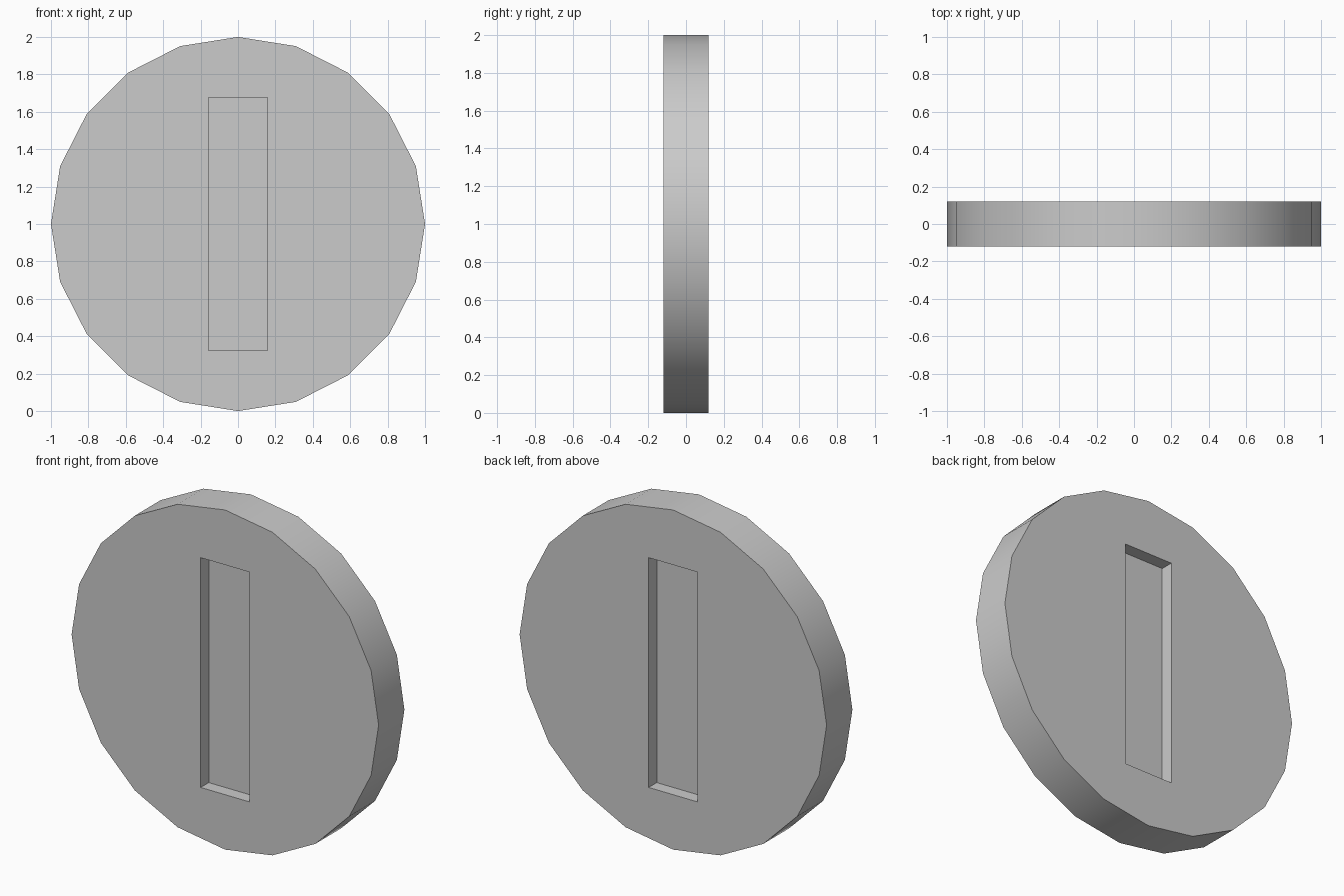
import bpy
import math

if "Cube" in bpy.data.objects:
    bpy.data.objects.remove(bpy.data.objects["Cube"])

THICK = 0.24        # coin thickness along y
SLOT_DEPTH = 0.075  # recess depth on each face

# Coin: 20-sided disc standing on its rim
bpy.ops.mesh.primitive_cylinder_add(vertices=20, radius=1, depth=THICK,
                                    location=(0, 0, 1),
                                    rotation=(math.pi / 2, 0, 0))
coin = bpy.context.object
coin.name = "coin"
bpy.ops.object.transform_apply(location=False, rotation=True, scale=True)


# Upright rectangular recess in one face
def cut_slot(side):
    height = 2 * SLOT_DEPTH
    bpy.ops.mesh.primitive_cube_add(size=1, location=(0, side * THICK / 2, 1))
    cutter = bpy.context.object
    cutter.name = "slot_cutter"
    cutter.scale = (0.318, height, 1.353)
    bpy.ops.object.transform_apply(location=False, rotation=False, scale=True)
    cutter.hide_render = True

    bpy.ops.object.select_all(action='DESELECT')
    coin.select_set(True)
    bpy.context.view_layer.objects.active = coin
    mod = coin.modifiers.new("slot", 'BOOLEAN')
    mod.operation = 'DIFFERENCE'
    mod.solver = 'EXACT'
    mod.object = cutter
    bpy.ops.object.modifier_apply(modifier=mod.name)
    bpy.data.objects.remove(cutter, do_unlink=True)


for side in (-1, 1):
    cut_slot(side)

# Smooth rim, crisp face and slot edges
bpy.ops.object.shade_smooth_by_angle(angle=math.radians(30))
